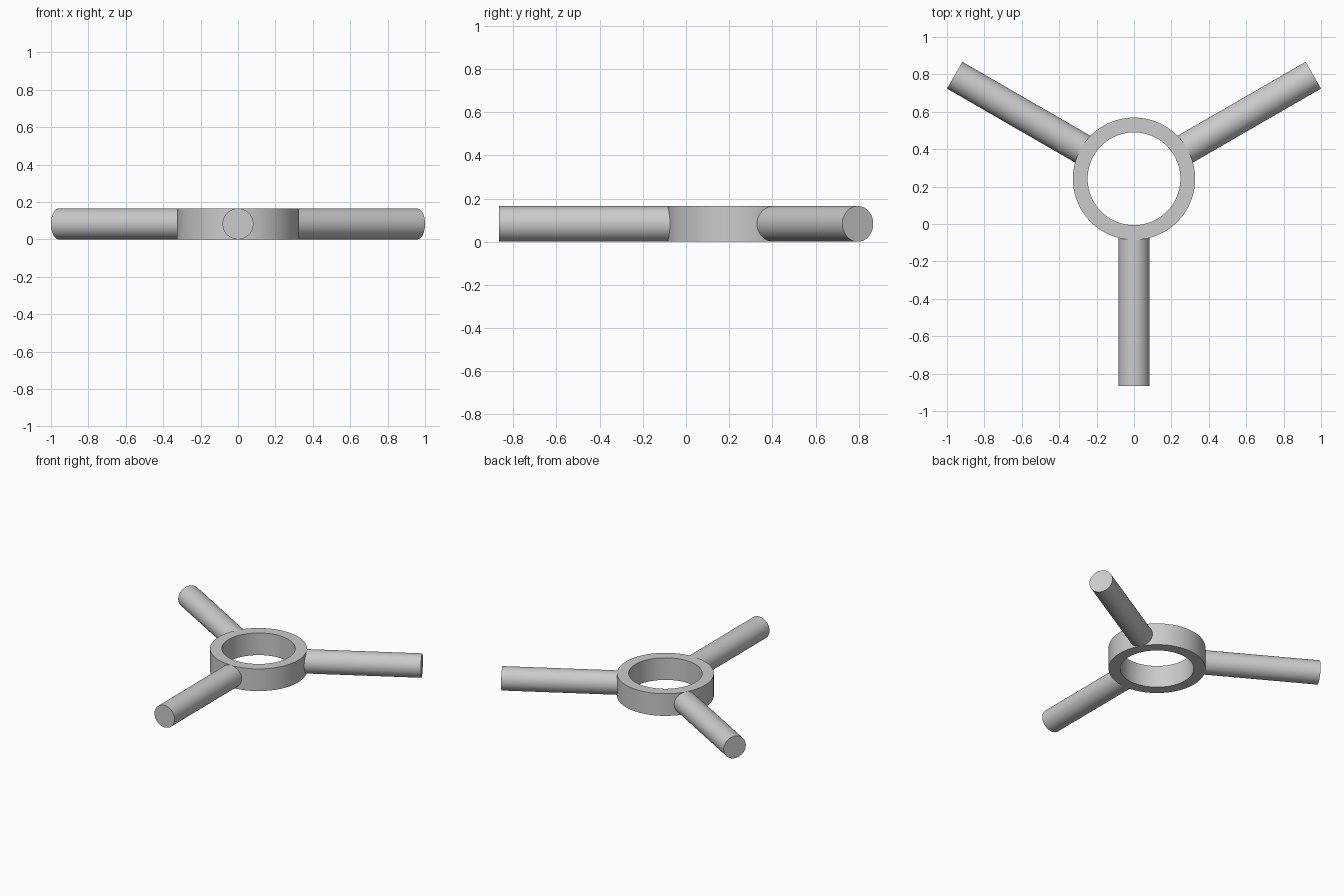
import bpy
import bmesh
import math
from mathutils import Matrix, Vector

cube = bpy.data.objects.get("Cube")
if cube:
    bpy.data.objects.remove(cube, do_unlink=True)

SEGMENTS = 96
HEIGHT = 0.165
ARM_RADIUS = HEIGHT / 2
OUTER, INNER = 0.327, 0.248
ARM_START, ARM_END = 0.27, 1.107
CENTRE = Vector((0, 0.242, HEIGHT / 2))

grey = bpy.data.materials.new("plain grey")
grey.use_nodes = True
colour = (0.6, 0.6, 0.6, 1)
grey.diffuse_color = colour
grey.node_tree.nodes["Principled BSDF"].inputs["Base Color"].default_value = colour


def add_part(name, bm):
    """Turn a bmesh into a smooth-shaded object with sharp rims."""
    bmesh.ops.recalc_face_normals(bm, faces=bm.faces)
    mesh = bpy.data.meshes.new(name)
    bm.to_mesh(mesh)
    bm.free()
    mesh.materials.append(grey)
    obj = bpy.data.objects.new(name, mesh)
    bpy.context.collection.objects.link(obj)
    bpy.ops.object.select_all(action='DESELECT')
    obj.select_set(True)
    bpy.context.view_layer.objects.active = obj
    bpy.ops.object.shade_smooth_by_angle(angle=math.radians(30))


# Hub ring: a rectangular section spun around the vertical axis
bm = bmesh.new()
half = HEIGHT / 2
section = [bm.verts.new(p) for p in
           ((INNER, 0, -half), (OUTER, 0, -half), (OUTER, 0, half), (INNER, 0, half))]
edges = [bm.edges.new((section[i], section[(i + 1) % 4])) for i in range(4)]
bmesh.ops.spin(bm, geom=section + edges, cent=(0, 0, 0), axis=(0, 0, 1),
               angle=math.tau, steps=SEGMENTS, use_merge=True)
bmesh.ops.remove_doubles(bm, verts=bm.verts, dist=0.0001)
bmesh.ops.translate(bm, verts=bm.verts, vec=CENTRE)
add_part("hub_ring", bm)

# Three round arms, evenly spaced, rooted inside the ring wall
for name, degrees in (("front_arm", -90), ("left_arm", 30), ("right_arm", 150)):
    bm = bmesh.new()
    place = (Matrix.Translation(CENTRE)
             @ Matrix.Rotation(math.radians(degrees), 4, 'Z')
             @ Matrix.Translation(((ARM_START + ARM_END) / 2, 0, 0))
             @ Matrix.Rotation(math.pi / 2, 4, 'Y'))
    bmesh.ops.create_cone(bm, cap_ends=True, segments=64, radius1=ARM_RADIUS,
                          radius2=ARM_RADIUS, depth=ARM_END - ARM_START, matrix=place)
    add_part(name, bm)
